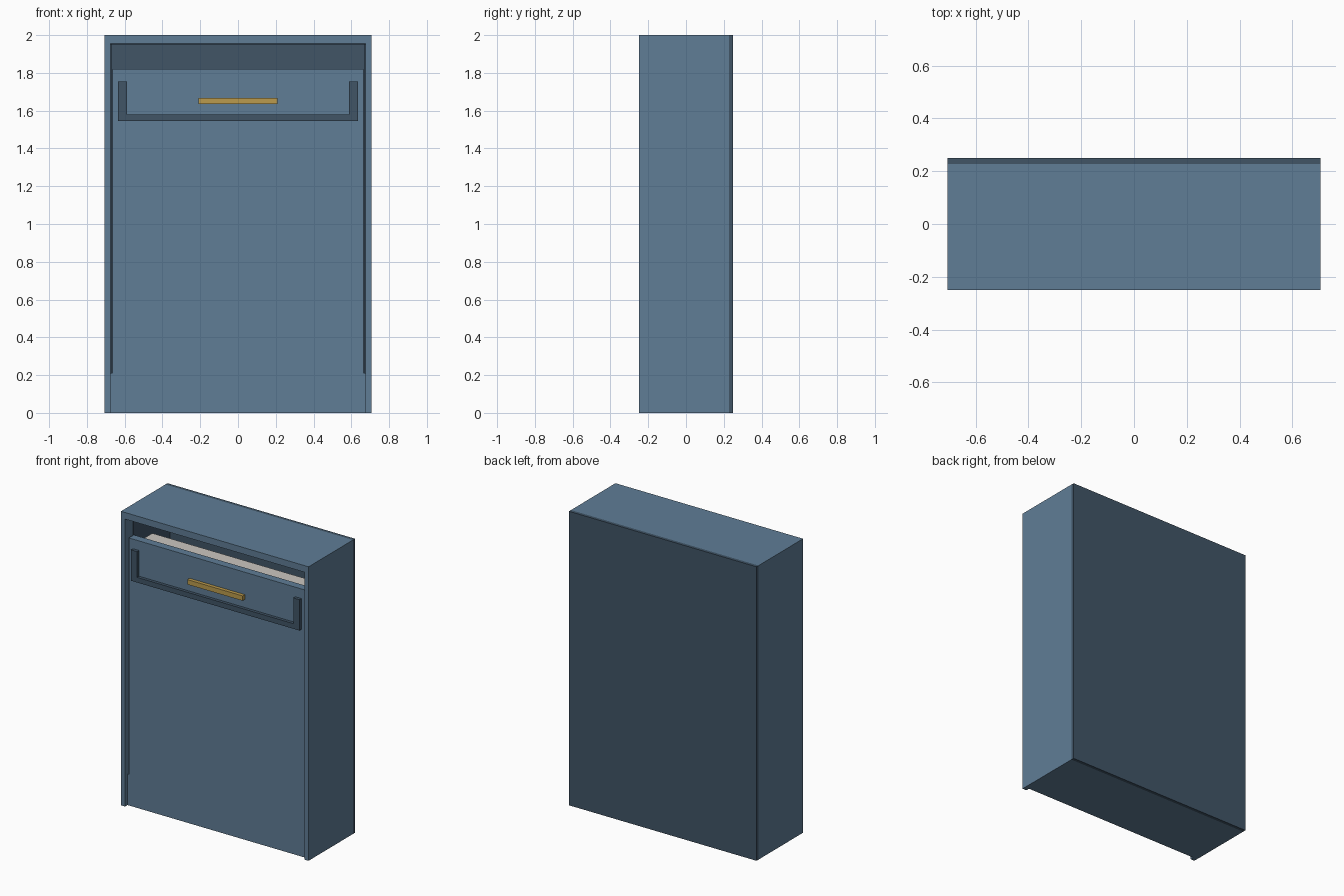
import bpy

if "Cube" in bpy.data.objects:
    bpy.data.objects.remove(bpy.data.objects["Cube"])


def material(name, rgb):
    m = bpy.data.materials.new(name)
    m.diffuse_color = (*rgb, 1)
    m.use_nodes = True
    m.node_tree.nodes["Principled BSDF"].inputs["Base Color"].default_value = m.diffuse_color
    return m


BLUE = material("slate blue", (0.115, 0.205, 0.305))
DARK = material("dark slate", (0.052, 0.09, 0.134))
GOLD = material("brass", (0.5, 0.33, 0.075))
WHITE = material("off white", (0.6, 0.57, 0.53))


def box(name, x, y, z, mat):
    """Box from (min, max) ranges on each axis."""
    bpy.ops.mesh.primitive_cube_add(size=1)
    o = bpy.context.object
    o.name = name
    for v in o.data.vertices:
        v.co = [r[0] if c < 0 else r[1] for c, r in zip(v.co, (x, y, z))]
    o.data.materials.append(mat)
    return o


def pair(name, x, y, z, mat):
    """Mirrored left and right boxes."""
    box(name + "_right", x, y, z, mat)
    box(name + "_left", (-x[1], -x[0]), y, z, mat)


# Carcass
pair("side_panel", (0.675, 0.706), (-0.25, 0.228), (0, 2), BLUE)
box("top_panel", (-0.675, 0.675), (-0.25, 0.228), (1.955, 2), BLUE)
box("bottom_panel", (-0.675, 0.675), (-0.2, 0.228), (0, 0.03), BLUE)
box("back_panel", (-0.706, 0.706), (0.228, 0.25), (0, 2), DARK)

# Dark lining on the inside of the carcass
pair("inner_lining", (0.67, 0.675), (-0.165, 0.228), (0.03, 1.95), DARK)
box("inner_top_lining", (-0.675, 0.675), (-0.215, 0.228), (1.95, 1.955), DARK)

# Plinth and the tall front above it
box("plinth", (-0.675, 0.675), (-0.224, -0.17), (0, 0.21), BLUE)
box("front_panel", (-0.665, 0.665), (-0.224, -0.17), (0.21, 1.82), BLUE)

# Raised trim on the front
pair("trim_side", (0.588, 0.634), (-0.245, -0.224), (1.58, 1.755), DARK)
box("trim_bottom", (-0.634, 0.634), (-0.245, -0.224), (1.545, 1.58), DARK)

# Pull handle
box("handle", (-0.208, 0.208), (-0.248, -0.224), (1.635, 1.668), GOLD)

# Pale bin behind the front
box("bin", (-0.61, 0.61), (-0.17, -0.05), (0.21, 1.8), WHITE)
